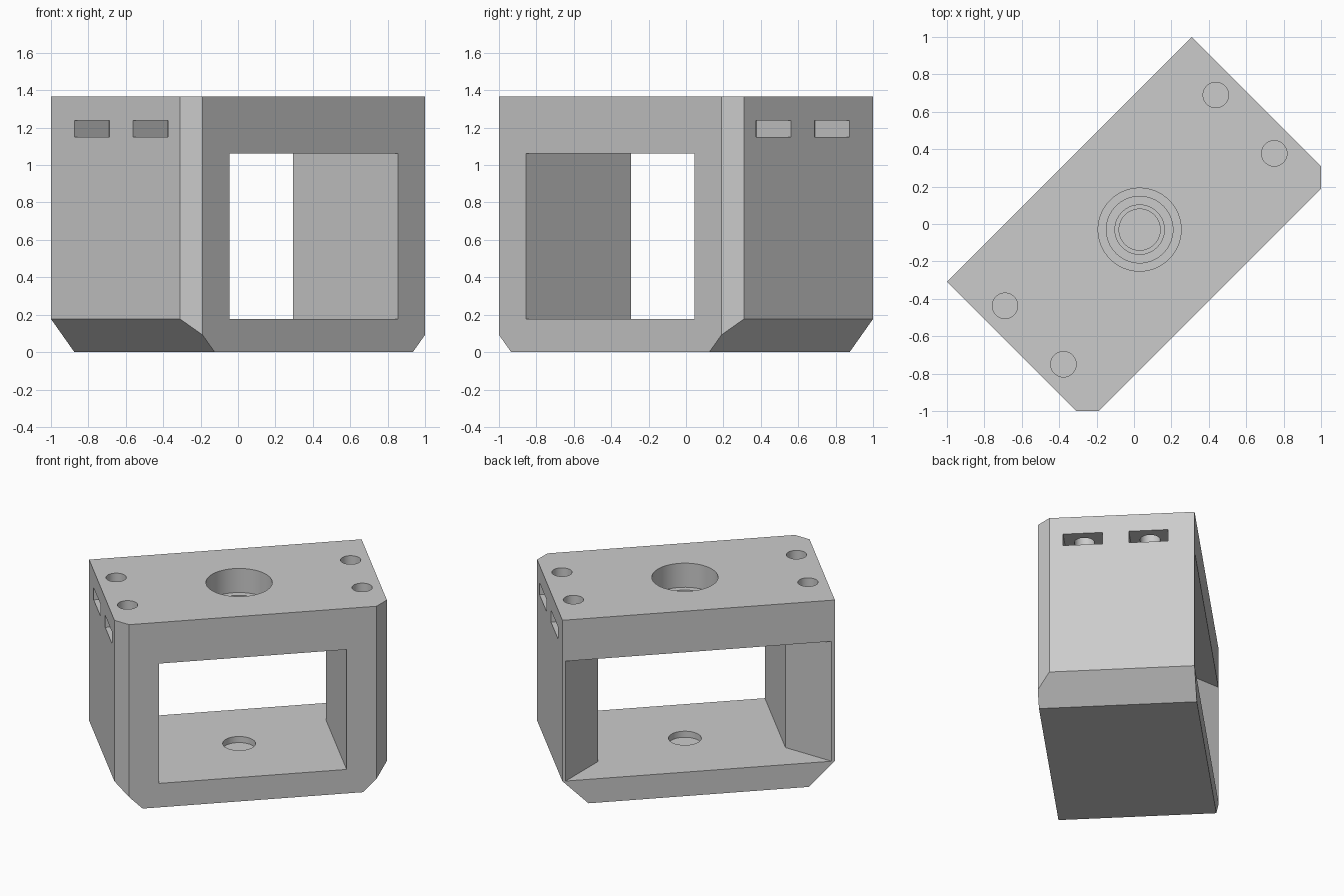
import bpy, bmesh, math
from mathutils import Vector

if "Cube" in bpy.data.objects:
    bpy.data.objects.remove(bpy.data.objects["Cube"], do_unlink=True)

# Block sizes, laid out square to the axes and turned 45 degrees at the end
HALF, FRONT, BACK, TOP = 0.926, -0.573, 0.488, 1.366
MID = (FRONT + BACK) / 2
CORNER, BEVEL = 0.085, 0.177
FLOOR, CEILING = 0.177, 1.062

grey = bpy.data.materials.new("plain grey")
grey.use_nodes = True
colour = (0.6, 0.6, 0.6, 1)
grey.diffuse_color = colour
grey.node_tree.nodes["Principled BSDF"].inputs["Base Color"].default_value = colour


def prism(name, outline, z0, z1):
    """Extrude a plan outline from z0 up to z1."""
    bm = bmesh.new()
    face = bm.faces.new([bm.verts.new((x, y, z0)) for x, y in outline])
    new = bmesh.ops.extrude_face_region(bm, geom=[face])["geom"]
    verts = [g for g in new if isinstance(g, bmesh.types.BMVert)]
    bmesh.ops.translate(bm, verts=verts, vec=(0, 0, z1 - z0))
    bmesh.ops.recalc_face_normals(bm, faces=bm.faces)
    mesh = bpy.data.meshes.new(name)
    bm.to_mesh(mesh)
    bm.free()
    obj = bpy.data.objects.new(name, mesh)
    bpy.context.collection.objects.link(obj)
    return obj


def mirrored(half):
    """Complete a right-hand outline with its left-hand mirror."""
    return half + [(-x, y) for x, y in reversed(half)]


def circle(x, y, r, n=64):
    return [(x + r * math.cos(math.tau * i / n), y + r * math.sin(math.tau * i / n))
            for i in range(n)]


# Block with the two front corners cut off
body = prism("motor_frame", mirrored([(HALF - CORNER, FRONT), (HALF, FRONT + CORNER),
                                      (HALF, BACK)]), 0, TOP)
body.data.materials.append(grey)

# Sloped lower ends
bm = bmesh.new()
bm.from_mesh(body.data)
for side in (-1, 1):
    cut = bmesh.ops.bisect_plane(bm, geom=bm.verts[:] + bm.edges[:] + bm.faces[:],
                                 plane_co=(side * HALF, 0, BEVEL),
                                 plane_no=Vector((side, 0, -1)).normalized(),
                                 clear_outer=True)
    edges = [g for g in cut["geom_cut"] if isinstance(g, bmesh.types.BMEdge)]
    bmesh.ops.contextual_create(bm, geom=edges)
bmesh.ops.recalc_face_normals(bm, faces=bm.faces)
bm.to_mesh(body.data)
bm.free()

# Window that flares outwards at the back
OPEN, FLARE, OVER = 0.637, 0.267, 0.1
cutters = [prism("window_cutter", mirrored([(OPEN, FRONT - OVER), (OPEN, BACK - FLARE),
                                            (OPEN + FLARE + OVER, BACK + OVER)]),
                 FLOOR, CEILING)]

# Stepped centre hole and shallow floor socket
for radius, bottom in ((0.222, TOP - 0.178), (0.178, TOP - 0.215), (0.132, 0.95)):
    cutters.append(prism("centre_hole_cutter", circle(0, MID, radius), bottom, TOP + OVER))
cutters.append(prism("floor_socket_cutter", circle(0, MID, 0.11), FLOOR - 0.045, 0.4))

# Screw holes with nut slots opening through the end faces
for side in (-1, 1):
    for row in (-1, 1):
        x, y = side * 0.797, MID + row * 0.221
        cutters.append(prism("screw_hole_cutter", circle(x, y, 0.068), 1.0, TOP + OVER))
        inner, outer = side * 0.665, side * (HALF + OVER)
        w = 0.132
        cutters.append(prism("nut_slot_cutter", [(inner, y - w), (outer, y - w),
                                                 (outer, y + w), (inner, y + w)],
                             1.15, 1.238))

# Apply the cuts and remove the cutters
bpy.context.view_layer.objects.active = body
for cutter in cutters:
    cutter.hide_render = True
    mod = body.modifiers.new("cut", "BOOLEAN")
    mod.operation, mod.solver, mod.object = "DIFFERENCE", "EXACT", cutter
    bpy.ops.object.modifier_apply(modifier=mod.name)
    bpy.data.objects.remove(cutter, do_unlink=True)

# Turn the part to its final direction, with smooth hole walls
body.rotation_euler.z = math.radians(45)
for obj in bpy.context.selected_objects:
    obj.select_set(False)
body.select_set(True)
bpy.ops.object.transform_apply(location=False, rotation=True, scale=False)
bpy.ops.object.shade_smooth_by_angle(angle=math.radians(30))
